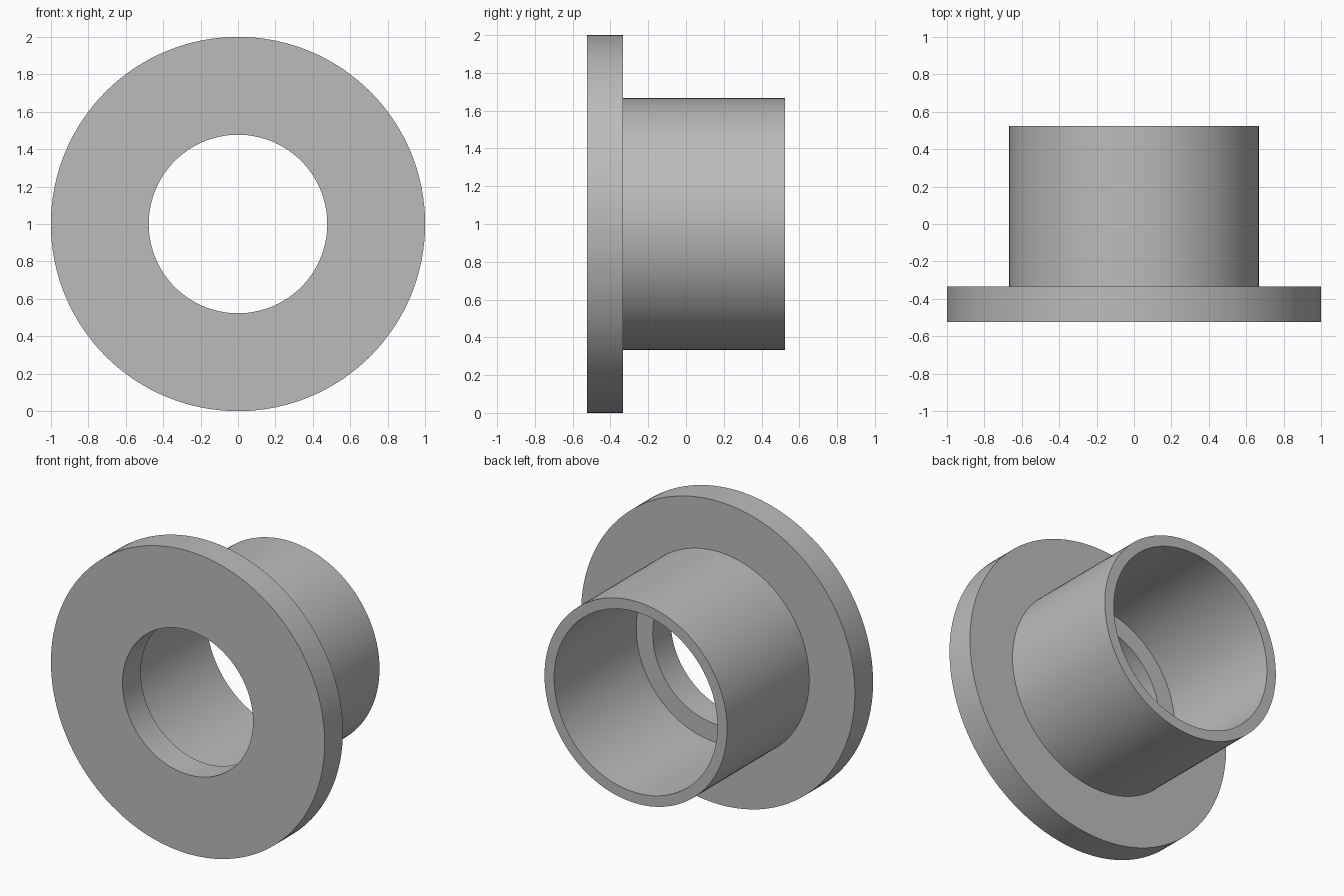
import bpy, bmesh, math
from mathutils import Vector

cube = bpy.data.objects.get("Cube")
if cube:
    bpy.data.objects.remove(cube, do_unlink=True)

# Dimensions
SEGMENTS = 128
FLANGE_RADIUS, HOLE_RADIUS = 1.0, 0.477
TUBE_RADIUS, BORE_RADIUS = 0.667, 0.597
FRONT, STEP, BACK = -0.524, -0.334, 0.524
AXIS_HEIGHT = 1.0

# Single plain grey
grey = bpy.data.materials.new("plain grey")
grey.use_nodes = True
colour = (0.5, 0.5, 0.5, 1)
grey.diffuse_color = colour
grey.node_tree.nodes["Principled BSDF"].inputs["Base Color"].default_value = colour


def lathe(name, profile):
    """Revolve a closed (radius, y) profile around the horizontal bore axis."""
    bm = bmesh.new()
    verts = [bm.verts.new((r, y, AXIS_HEIGHT)) for r, y in profile]
    edges = [bm.edges.new((v, verts[i - 1])) for i, v in enumerate(verts)]
    bmesh.ops.spin(bm, geom=verts + edges, cent=Vector((0, 0, AXIS_HEIGHT)),
                   axis=Vector((0, 1, 0)), angle=math.tau, steps=SEGMENTS)
    bmesh.ops.remove_doubles(bm, verts=bm.verts, dist=0.0001)
    bmesh.ops.recalc_face_normals(bm, faces=bm.faces)
    mesh = bpy.data.meshes.new(name)
    bm.to_mesh(mesh)
    bm.free()
    mesh.materials.append(grey)
    obj = bpy.data.objects.new(name, mesh)
    bpy.context.collection.objects.link(obj)
    return obj


# Flange with through hole, stepping out to the wider bore of the tube
bushing = lathe("flanged_bushing", [
    (HOLE_RADIUS, FRONT), (FLANGE_RADIUS, FRONT), (FLANGE_RADIUS, STEP),
    (TUBE_RADIUS, STEP), (TUBE_RADIUS, BACK), (BORE_RADIUS, BACK),
    (BORE_RADIUS, STEP), (HOLE_RADIUS, STEP),
])

# Smooth round walls, crisp rims
bpy.ops.object.select_all(action="DESELECT")
bushing.select_set(True)
bpy.context.view_layer.objects.active = bushing
bpy.ops.object.shade_smooth_by_angle(angle=math.radians(30))
